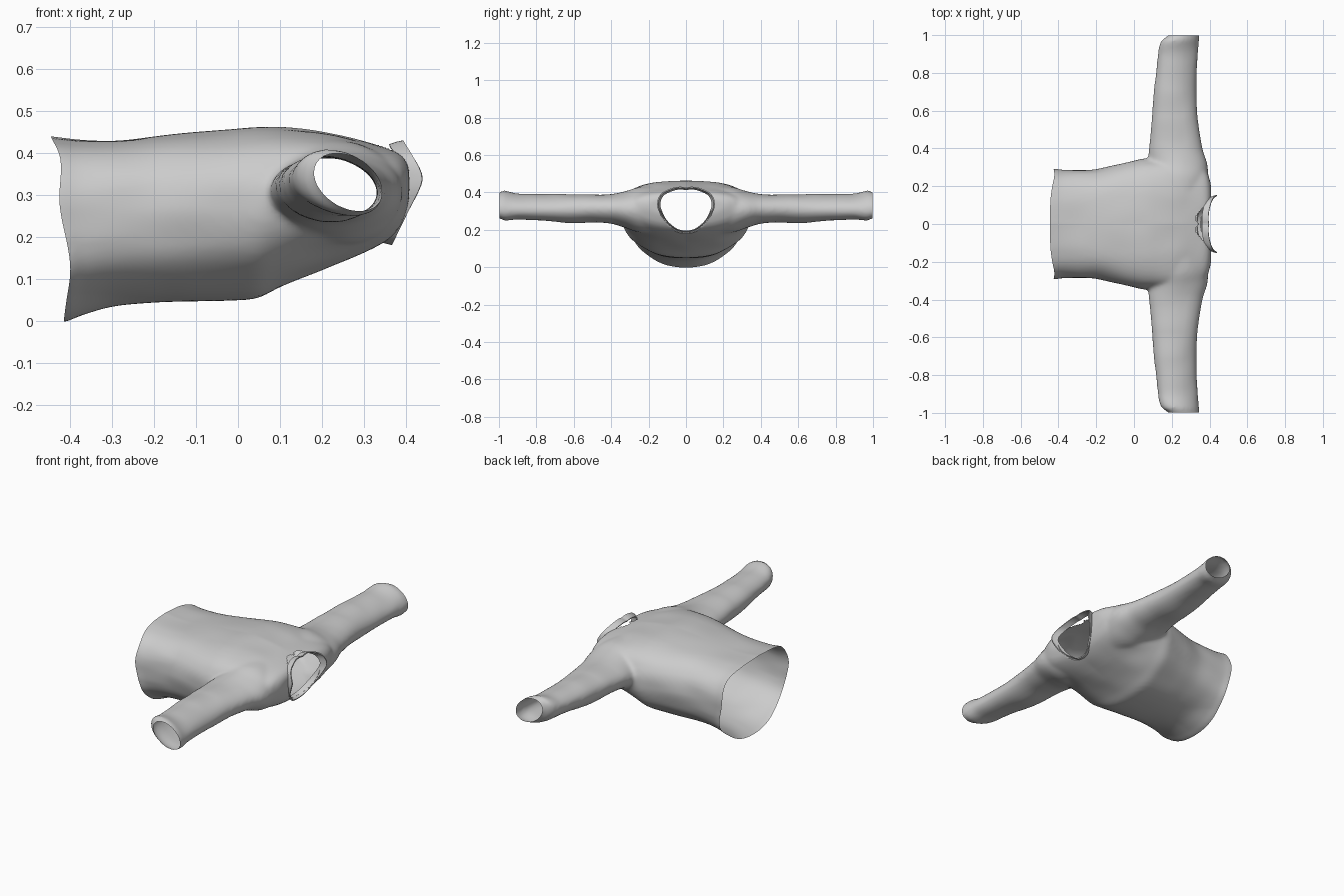
import bpy, bmesh, math
from mathutils import Vector, noise

if "Cube" in bpy.data.objects:
    bpy.data.objects.remove(bpy.data.objects["Cube"])


def curve(table, t):
    """Smoothly interpolate rows (key, values...) at key t."""
    for i in range(len(table) - 1):
        if t <= table[i + 1][0] or i == len(table) - 2:
            a, b = table[i], table[i + 1]
            p, q = table[max(i - 1, 0)], table[min(i + 2, len(table) - 1)]
            h = b[0] - a[0]
            u = min(max((t - a[0]) / h, 0), 1)
            out = []
            for k in range(1, len(a)):
                m0 = (b[k] - p[k]) / (b[0] - p[0]) * h
                m1 = (q[k] - a[k]) / (q[0] - a[0]) * h
                out.append((2*u**3 - 3*u*u + 1) * a[k] + (u**3 - 2*u*u + u) * m0
                           + (3*u*u - 2*u**3) * b[k] + (u**3 - u*u) * m1)
            return out


def loft(bm, rings, capped=True):
    rows = [[bm.verts.new(p) for p in r] for r in rings]
    n = len(rows[0])
    for a, b in zip(rows, rows[1:]):
        for i in range(n):
            bm.faces.new((a[i], a[(i+1) % n], b[(i+1) % n], b[i]))
    if capped:
        bm.faces.new(rows[0][::-1])
        bm.faces.new(rows[-1])


def make_object(name, bm):
    bmesh.ops.recalc_face_normals(bm, faces=bm.faces)
    me = bpy.data.meshes.new(name)
    bm.to_mesh(me)
    bm.free()
    ob = bpy.data.objects.new(name, me)
    bpy.context.collection.objects.link(ob)
    bpy.ops.object.select_all(action='DESELECT')
    bpy.context.view_layer.objects.active = ob
    ob.select_set(True)
    return ob


def power(v, e):
    return math.copysign(abs(v) ** e, v)


N = 72
ANG = [2 * math.pi * i / N for i in range(N)]

# Torso profile: x, half width, bottom z, top z
TORSO = [(-.52, .295, -.003, .445), (-.42, .295, -.003, .440), (-.38, .288, .012, .434),
         (-.30, .287, .036, .433), (-.20, .290, .044, .440), (-.10, .312, .046, .448),
         (0, .335, .049, .458), (.05, .345, .054, .461), (.10, .345, .078, .461),
         (.20, .345, .125, .451), (.30, .335, .163, .427), (.36, .31, .195, .410),
         (.39, .27, .225, .398), (.408, .21, .275, .375)]
# Sleeve profile: y, low x, high x, bottom z, top z
SLEEVE = [(.15, .10, .385, .17, .43), (.25, .085, .392, .185, .425), (.32, .078, .388, .212, .403),
          (.40, .080, .363, .233, .392), (.60, .098, .335, .238, .390), (.80, .114, .332, .249, .390),
          (.90, .124, .338, .258, .391), (.95, .134, .342, .250, .404), (.975, .148, .345, .250, .411),
          (.99, .168, .345, .258, .405), (1.0, .188, .345, .264, .397), (1.06, .19, .345, .266, .396)]


def torso_ring(x):
    w, zb, zt = curve(TORSO, x)
    zc, ring = zb + (zt - zb) * .54, []
    for a in ANG:
        s, e = math.sin(a), (.72 if math.sin(a) > 0 else .95)
        ring.append((x, w * power(math.cos(a), e), zc + (zt - zc if s > 0 else zc - zb) * power(s, e)))
    return ring


def sleeve_ring(y, side):
    x0, x1, zb, zt = curve(SLEEVE, y)
    tilt = .35 * min(max((y - .5) / .5, 0), 1)
    return [((x0 + x1) / 2 + (x1 - x0) / 2 * math.cos(a), side * y,
             (zb + zt) / 2 + (zt - zb) / 2 * math.sin(a - tilt)) for a in ANG]


# Torso and sleeves, fused into one smooth skin
bm = bmesh.new()
loft(bm, [torso_ring(-.52 + .928 * i / 60) for i in range(61)])
for side in (-1, 1):
    loft(bm, [sleeve_ring(.15 + .91 * i / 70, side) for i in range(71)])
shirt = make_object("shirt_body", bm)
remesh = shirt.modifiers.new("fuse", 'REMESH')
remesh.mode = 'VOXEL'
remesh.voxel_size = .01
smooth = shirt.modifiers.new("soften", 'SMOOTH')
smooth.factor, smooth.iterations = .5, 10
bpy.ops.object.convert(target='MESH')

# Neck outline (half), as angle from the bottom and radius about NECK_Z
NECK_Z = .31
NECK = [(math.atan2(y, NECK_Z - z), math.hypot(y, NECK_Z - z)) for y, z in
        ((0, .185), (.045, .192), (.09, .222), (.135, .285), (.15, .335),
         (.135, .385), (.085, .415), (0, .422))]


def neck_radius(y, z):
    return curve(NECK, math.atan2(abs(y), NECK_Z - z))[0]


bm = bmesh.new()
bm.from_mesh(shirt.data)
# Open the hem and cuffs
for co, no in (((-.42, 0, 0), (-1, 0, 0)), ((0, .998, 0), (0, 1, 0)), ((0, -.998, 0), (0, -1, 0))):
    bmesh.ops.bisect_plane(bm, geom=bm.verts[:] + bm.edges[:] + bm.faces[:],
                           plane_co=co, plane_no=no, clear_outer=True)
# Open the neck and trim its edge to the outline
hole = []
for f in bm.faces:
    c = f.calc_center_median()
    if c.x > .28 and math.hypot(c.y, c.z - NECK_Z) < .94 * neck_radius(c.y, c.z):
        hole.append(f)
bmesh.ops.delete(bm, geom=hole, context='FACES')
for v in bm.verts:
    if v.is_boundary and v.co.x > .25 and abs(v.co.y) < .25:
        k = .94 * neck_radius(v.co.y, v.co.z) / math.hypot(v.co.y, v.co.z - NECK_Z)
        v.co.y *= k
        v.co.z = NECK_Z + (v.co.z - NECK_Z) * k
# Soft cloth folds and a wavy hem
HEM = [(0, .005), (.13, .02), (.28, -.005), (.38, -.003), (.44, -.025)]
bm.normal_update()
for v in bm.verts:
    p = v.co
    fold = noise.noise(Vector((p.x * 5, abs(p.y) * 7, p.z * 11)))
    fade = min(max((.36 - p.x) / .1, 0), 1) * min(max((1 - abs(p.y)) / .1, 0), 1) * min(max(p.z / .06, 0), 1)
    hem = min(max((-.28 - p.x) / .14, 0), 1)
    shift = curve(HEM, min(max(p.z, 0), .44))[0]
    v.co = p + v.normal * fold * fade * .007
    v.co.x += shift * hem * hem
bm.to_mesh(shirt.data)
bm.free()
bpy.ops.object.shade_smooth_by_angle(angle=math.radians(60))

# Collar band standing around the neck
EDGE = [(.18, .365), (.26, .405), (.33, .438), (.36, .434), (.425, .395)]
rings = []
for scale, back in ((.93, .034), (.98, .016), (1.01, 0)):
    ring = []
    for a in ANG:
        r = neck_radius(math.sin(a), NECK_Z - math.cos(a))
        y, z = r * math.sin(a), NECK_Z - r * math.cos(a)
        ring.append((curve(EDGE, z)[0] - back, y * scale, NECK_Z + (z - NECK_Z) * scale))
    rings.append(ring)
bm = bmesh.new()
loft(bm, rings, capped=False)
collar = make_object("collar", bm)
band = collar.modifiers.new("thickness", 'SOLIDIFY')
band.thickness, band.offset = .006, 0
bpy.ops.object.convert(target='MESH')
bpy.ops.object.shade_smooth_by_angle(angle=math.radians(40))
